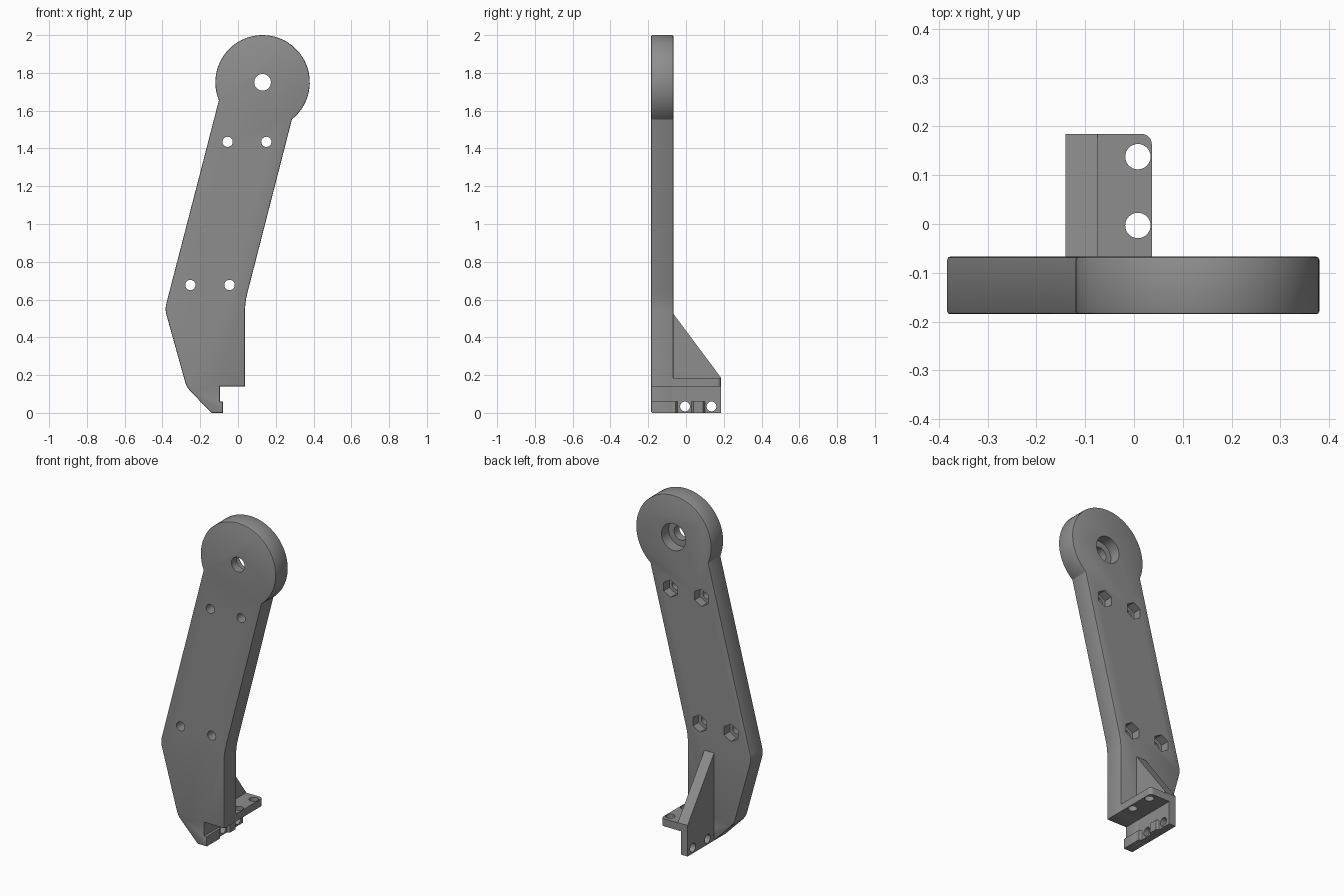
import bpy, bmesh, math
from mathutils import Vector

if "Cube" in bpy.data.objects:
    bpy.data.objects.remove(bpy.data.objects["Cube"])

grey = bpy.data.materials.new("mid grey")
grey.diffuse_color = (0.27, 0.27, 0.27, 1)
grey.use_nodes = True
grey.node_tree.nodes["Principled BSDF"].inputs["Base Color"].default_value = grey.diffuse_color

# maps (u, v, depth) to world space for each extrusion axis
AXES = {"x": lambda u, v, d: (d, u, v),
        "y": lambda u, v, d: (u, d, v),
        "z": lambda u, v, d: (u, v, d)}


def prism(name, pts, axis, d0, d1, bevel=0.0):
    """Extrude a closed profile along an axis, optionally easing the cap edges."""
    bm = bmesh.new()
    a = [bm.verts.new(AXES[axis](u, v, d0)) for u, v in pts]
    b = [bm.verts.new(AXES[axis](u, v, d1)) for u, v in pts]
    caps = [bm.faces.new(a), bm.faces.new(b)]
    n = len(pts)
    for i in range(n):
        j = (i + 1) % n
        bm.faces.new((a[i], a[j], b[j], b[i]))
    bmesh.ops.recalc_face_normals(bm, faces=bm.faces)
    if bevel:
        edges = list({e for f in caps for e in f.edges})
        bmesh.ops.bevel(bm, geom=edges, offset=bevel, segments=2,
                        profile=0.5, affect='EDGES')
    me = bpy.data.meshes.new(name)
    bm.to_mesh(me)
    bm.free()
    me.materials.append(grey)
    ob = bpy.data.objects.new(name, me)
    bpy.context.collection.objects.link(ob)
    return ob


def ring(cu, cv, r, n=48, start=0.0):
    return [(cu + r * math.cos(start + 2 * math.pi * i / n),
             cv + r * math.sin(start + 2 * math.pi * i / n)) for i in range(n)]


def rounded(prev, corner, nxt, r, n=5):
    """Points of a soft corner, starting r before it and ending r after it."""
    p, c, q = Vector(prev), Vector(corner), Vector(nxt)
    s, e = c + (p - c).normalized() * r, c + (q - c).normalized() * r
    return [tuple(s * (1 - t) ** 2 + c * 2 * t * (1 - t) + e * t * t)
            for t in (i / n for i in range(n + 1))]


def cut(ob, cutters):
    for c in cutters:
        m = ob.modifiers.new("cut", 'BOOLEAN')
        m.operation, m.solver, m.object = 'DIFFERENCE', 'EXACT', c
        bpy.context.view_layer.objects.active = ob
        bpy.ops.object.modifier_apply(modifier=m.name)
        bpy.data.objects.remove(c)


FRONT, BACK, END = -0.185, -0.067, 0.185

# arm plate: round head, slanted shank, notched foot
head = (0.13, 1.75)
a0, a1 = math.radians(-51.5), math.radians(202.4)
outline = [(head[0] + 0.25 * math.cos(a0 + (a1 - a0) * i / 56),
            head[1] + 0.25 * math.sin(a0 + (a1 - a0) * i / 56)) for i in range(57)]
outline += rounded((-0.1, 1.655), (-0.387, 0.55), (-0.275, 0.14), 0.03)
outline += rounded((-0.387, 0.55), (-0.272, 0.135), (-0.143, 0.005), 0.03)
outline += [(-0.14, 0), (-0.08, 0), (-0.08, 0.06), (-0.095, 0.06),
            (-0.095, 0.14), (0.037, 0.14)]
outline += rounded((0.037, 0.14), (0.037, 0.585), (0.285, 1.555), 0.05)
plate = prism("arm_plate", outline, "y", FRONT, BACK, 0.006)

# pivot bore with counterbore, bolt holes with hexagonal nut pockets
tools = [prism("bore", ring(*head, 0.044), "y", -0.3, 0.1),
         prism("counterbore", ring(*head, 0.08), "y", -0.135, 0.1)]
for x, z in ((-0.055, 1.435), (0.15, 1.435), (-0.252, 0.677), (-0.045, 0.677)):
    tools.append(prism("bolt", ring(x, z, 0.027, 32), "y", -0.3, 0.1))
    tools.append(prism("nut", ring(x, z, 0.052, 6, math.pi / 6), "y", -0.12, 0.1))
cut(plate, tools)

# upright wall behind the foot, with two cross holes
wall = prism("bracket_wall", [(-0.08, 0), (END, 0), (END, 0.185), (-0.08, 0.185)],
             "x", -0.14, -0.095)
cut(wall, [prism("wall_hole", ring(y, 0.034, 0.026, 32), "x", -0.3, 0.1)
           for y in (-0.005, 0.135)])

# locating pads along the lower edge of the wall
for name, y0, y1 in (("front_pad", -0.09, -0.045), ("middle_pad", 0.03, 0.1)):
    prism(name, [(-0.1, y0), (-0.095, y0), (-0.08, y0 + 0.01),
                 (-0.08, y1 - 0.01), (-0.095, y1), (-0.1, y1)], "z", 0, 0.06)

# mounting shelf with one rounded corner and two holes
shelf_pts = [(-0.1, -0.08), (0.037, -0.08)]
shelf_pts += rounded((0.037, 0), (0.037, END), (-0.1, END), 0.025)
shelf_pts += [(-0.1, END)]
shelf = prism("mounting_shelf", shelf_pts, "z", 0.14, 0.185)
cut(shelf, [prism("shelf_hole", ring(0.008, y, 0.026, 32), "z", 0, 0.4)
            for y in (-0.003, 0.138)])

# sloping rib that braces the shelf against the plate
prism("brace_rib", [(-0.08, 0.18), (END, 0.18), (END, 0.187), (BACK, 0.525),
                    (-0.08, 0.525)], "x", -0.14, -0.075)

# smooth curved walls, keep crisp edges
for ob in bpy.context.scene.objects:
    ob.select_set(True)
bpy.context.view_layer.objects.active = plate
bpy.ops.object.shade_smooth_by_angle(angle=math.radians(30))
